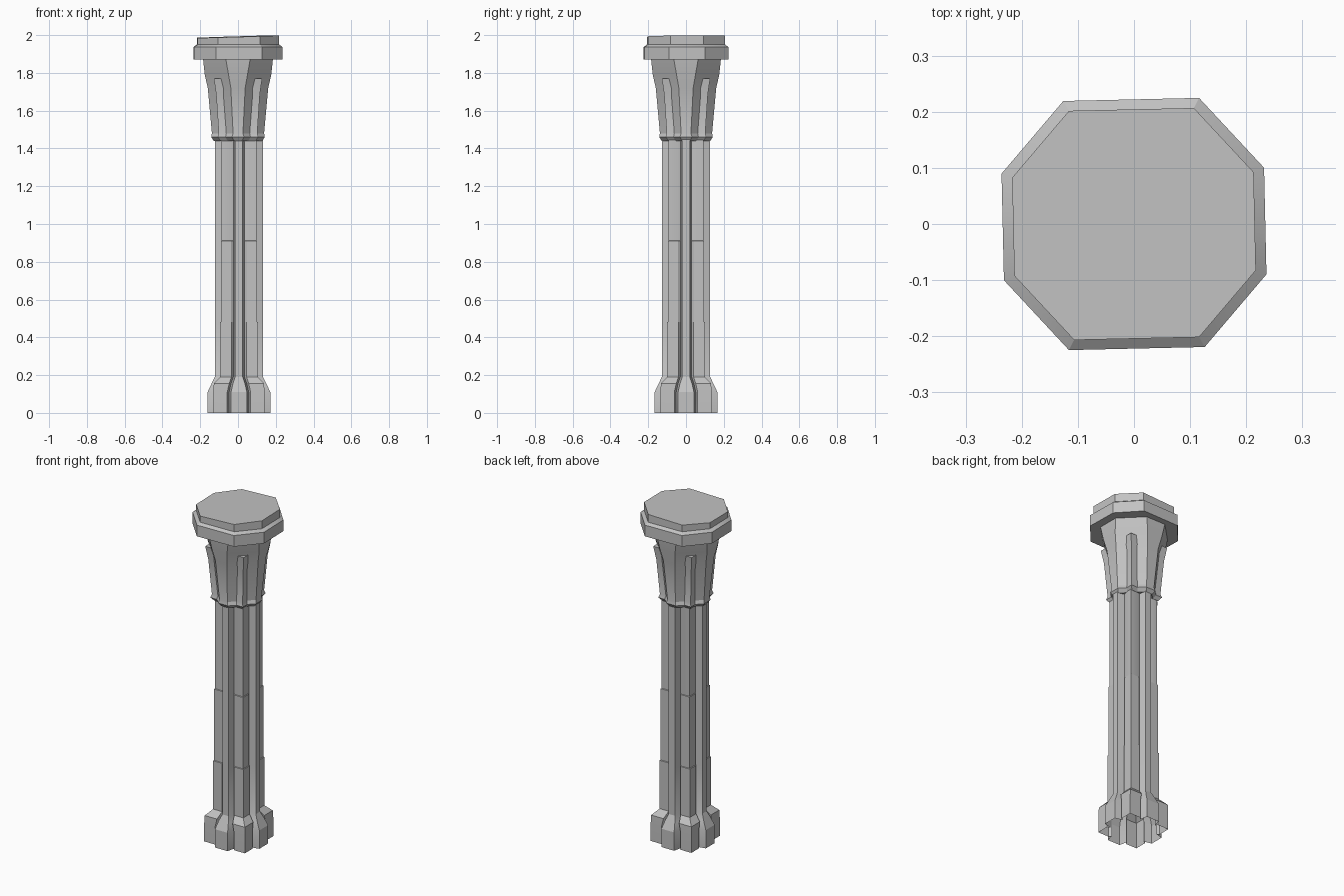
import bpy, bmesh, math
from mathutils import Matrix

cube = bpy.data.objects.get("Cube")
if cube:
    bpy.data.objects.remove(cube, do_unlink=True)

stone = bpy.data.materials.new("grey_stone")
stone.use_nodes = True
grey = (0.54, 0.54, 0.54, 1)
stone.diffuse_color = grey
bsdf = next(n for n in stone.node_tree.nodes if n.type == 'BSDF_PRINCIPLED')
bsdf.inputs["Base Color"].default_value = grey
bsdf.inputs["Roughness"].default_value = 0.9


def loft(name, rings, cap_bottom=True, cap_top=True, move=(0, 0, 0), turn=0):
    """Skin a stack of (height, outline) rings into one mesh object."""
    bm = bmesh.new()
    loops = [[bm.verts.new((x, y, z)) for x, y in pts] for z, pts in rings]
    n = len(loops[0])
    for low, high in zip(loops, loops[1:]):
        for i in range(n):
            j = (i + 1) % n
            bm.faces.new((low[i], low[j], high[j], high[i]))
    if cap_bottom:
        bm.faces.new(loops[0][::-1])
    if cap_top:
        bm.faces.new(loops[-1])
    bm.transform(Matrix.Translation(move) @ Matrix.Rotation(turn, 4, 'Z'))
    mesh = bpy.data.meshes.new(name)
    bm.to_mesh(mesh)
    bm.free()
    mesh.materials.append(stone)
    obj = bpy.data.objects.new(name, mesh)
    bpy.context.collection.objects.link(obj)
    bpy.ops.object.select_all(action='DESELECT')
    obj.select_set(True)
    bpy.context.view_layer.objects.active = obj
    bpy.ops.object.shade_smooth_by_angle(angle=math.radians(25))
    return obj


def four_way(pts):
    """Repeat a quarter outline around the axis."""
    out = []
    for _ in range(4):
        out += pts
        pts = [(-y, x) for x, y in pts]
    return out


def clustered(rib, half, valley, valley_half, corner, inner):
    """Plus-shaped ribs with square corners and a groove between them."""
    side = [(rib, half), (valley, valley_half), (corner, inner)]
    return four_way(side + [(corner, corner)] + [(y, x) for x, y in side[::-1]])


def octagon(r, half):
    return four_way([(r, half), (half, r)])


# Flared base and clustered shaft, open underneath
plinth = (0.166, 0.042, 0.12, 0.052, 0.135, 0.062)
shaft = (0.128, 0.02, 0.088, 0.03)
column_levels = [
    (0, plinth),
    (0.11, plinth),
    (0.155, (0.145, 0.032, 0.105, 0.042, 0.133, 0.052)),
    (0.19, shaft + (0.1, 0.04)),
    (0.48, shaft + (0.1, 0.04)),
    (0.482, shaft + (0.096, 0.042)),
    (0.91, shaft + (0.096, 0.042)),
    (0.912, shaft + (0.092, 0.044)),
    (1.46, shaft + (0.092, 0.044)),
]
loft("base_and_shaft", [(z, clustered(*p)) for z, p in column_levels],
     cap_bottom=False, move=(0.005, 0, 0))

# Flaring capital
capital_levels = [(1.44, 0.128, 0.02), (1.46, 0.142, 0.032), (1.48, 0.138, 0.026),
                  (1.72, 0.16, 0.038), (1.79, 0.176, 0.05), (1.875, 0.185, 0.065)]
loft("capital", [(z, octagon(r, w)) for z, r, w in capital_levels])

# Four corner ribs that end below the top of the capital
rib_levels = [(1.44, 0.093), (1.46, 0.108), (1.48, 0.102), (1.69, 0.116), (1.77, 0.128)]
for k in range(4):
    rings = [(z, [(c, c), (c - 0.045, c), (c - 0.045, c - 0.045), (c, c - 0.045)])
             for z, c in rib_levels]
    loft(f"capital_corner_rib_{k + 1}", rings, turn=k * math.pi / 2)


# Octagonal slab with a stepped, slightly tilted top
def slab_outline(s):
    quarter = [(0.234, 0.095), (0.121, 0.222)]
    half = quarter + [(-x, y) for x, y in quarter[::-1]]
    return [(x * s, y * s) for x, y in half + [(-x, -y) for x, y in half]]


twist = math.radians(1.3)
loft("slab", [(1.87, slab_outline(1)), (1.937, slab_outline(1)), (1.95, slab_outline(0.92))],
     turn=twist)
top = loft("top_step", [(1.948, slab_outline(0.92)), (1.992, slab_outline(0.92))], turn=twist)
for v in top.data.vertices:
    if v.co.z > 1.97:
        v.co.z += 0.03 * v.co.x + 0.008 * v.co.y
